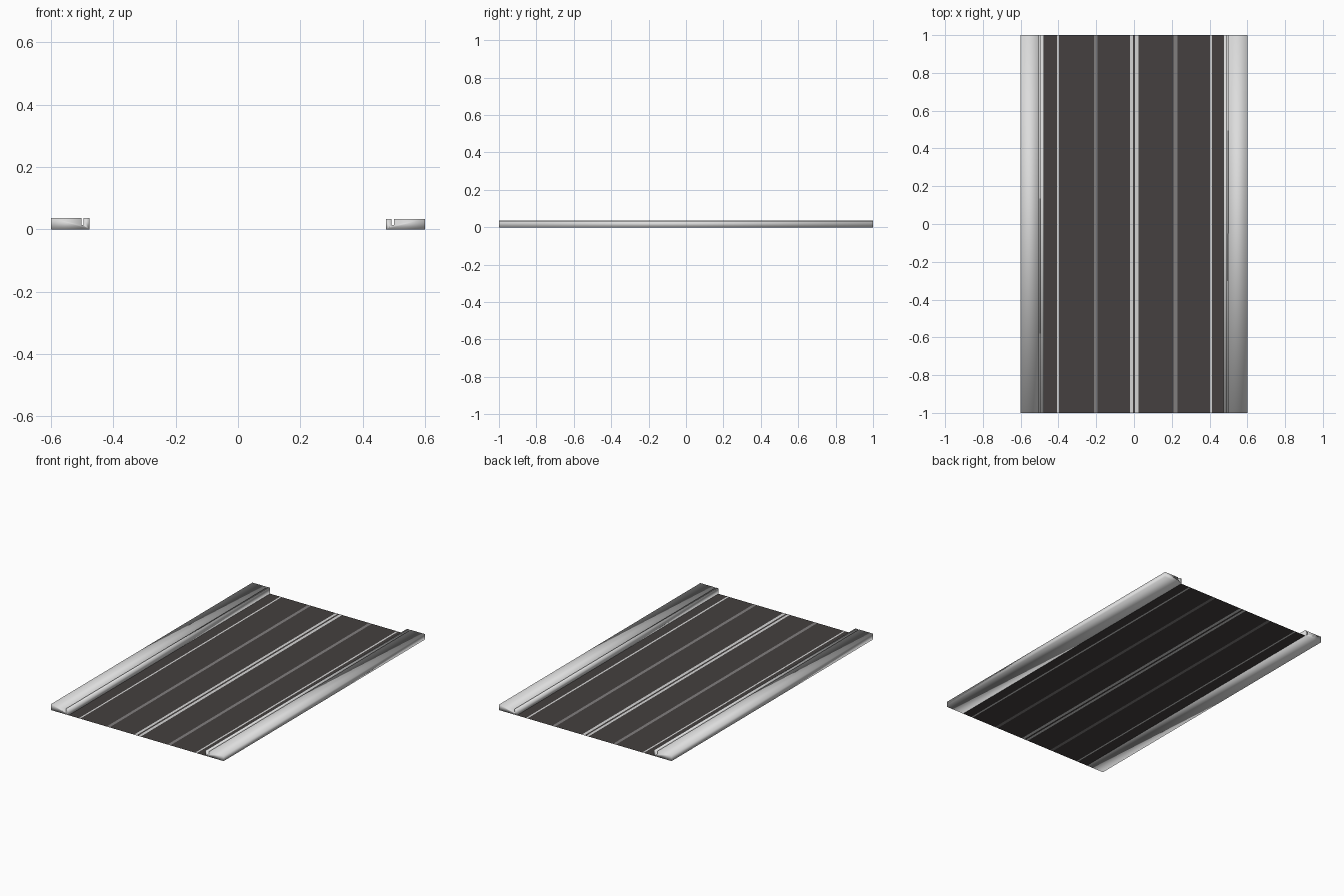
import bpy, bmesh

if "Cube" in bpy.data.objects:
    bpy.data.objects.remove(bpy.data.objects["Cube"])


def material(name, color):
    m = bpy.data.materials.new(name)
    m.diffuse_color = (*color, 1)
    m.use_nodes = True
    m.node_tree.nodes["Principled BSDF"].inputs["Base Color"].default_value = m.diffuse_color
    return m


asphalt = material("asphalt", (0.058, 0.051, 0.050))
white = material("white_paint", (0.66, 0.66, 0.66))
grey = material("grey_paint", (0.22, 0.21, 0.21))
concrete = material("concrete", (0.72, 0.72, 0.72))


def make_object(name, bm, mats):
    me = bpy.data.meshes.new(name)
    bm.to_mesh(me)
    bm.free()
    for m in mats:
        me.materials.append(m)
    ob = bpy.data.objects.new(name, me)
    bpy.context.collection.objects.link(ob)
    return ob


# Road: one flat sheet cut into lengthwise strips, painted lines by strip
lines = [(-0.407, -0.397, 1), (-0.213, -0.193, 2), (-0.022, -0.006, 1),
         (0.006, 0.024, 1), (0.210, 0.230, 2), (0.402, 0.413, 1)]
edges = [-0.477] + [x for a, b, _ in lines for x in (a, b)] + [0.475]
bm = bmesh.new()
rows = [[bm.verts.new((x, y, 0)) for x in edges] for y in (-1, 1)]
for i in range(len(edges) - 1):
    f = bm.faces.new((rows[0][i], rows[0][i + 1], rows[1][i + 1], rows[1][i]))
    f.material_index = lines[i // 2][2] if i % 2 else 0
make_object("road", bm, [asphalt, white, grey])


# Pavements: smooth-shaded extruded profile with a narrow gutter groove by the kerb
def pavement(name, side, inner, g0, g1, h):
    profile = [(inner, 0), (0.6, 0), (0.6, h), (g1, h),
               (g1, 0.015), (g0, 0.015), (g0, h), (inner, h)]
    bm = bmesh.new()
    front = [bm.verts.new((side * x, -1, z)) for x, z in profile]
    back = [bm.verts.new((side * x, 1, z)) for x, z in profile]
    bm.faces.new(front)
    bm.faces.new(back[::-1])
    n = len(profile)
    for i in range(n):
        j = (i + 1) % n
        bm.faces.new((front[j], front[i], back[i], back[j]))
    bmesh.ops.recalc_face_normals(bm, faces=bm.faces)
    for f in bm.faces:
        f.smooth = True
    make_object(name, bm, [concrete])


pavement("left_pavement", -1, 0.477, 0.495, 0.502, 0.037)
pavement("right_pavement", 1, 0.475, 0.493, 0.500, 0.034)
